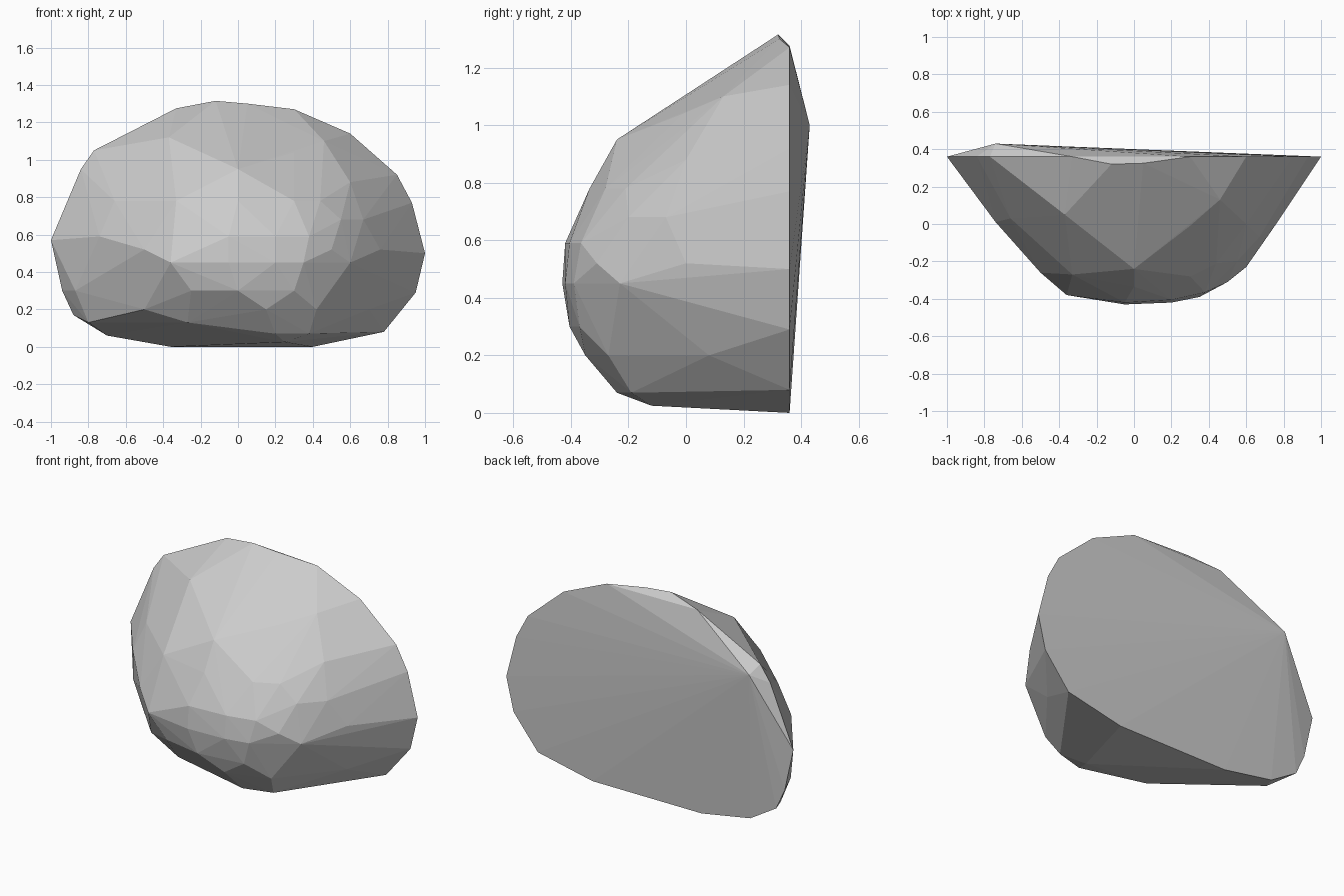
import bpy, bmesh

# outline of the nearly flat back face (x, z), all at about the same depth
rim = [(-1, .57), (-.84, .95), (-.77, 1.05), (-.33, 1.275),
       (.3, 1.27), (.6, 1.14), (.85, .92), (.93, .77), (1, .5), (.95, .29),
       (.78, .08), (.4, 0), (-.36, 0), (-.7, .06), (-.88, .17), (-.94, .3)]

# bulging front of the boulder, in level bands (z first, then x, y)
bands = {
    .025: [(.25, -.12)],
    .07: [(.2, -.24), (.38, -.19)],
    .13: [(-.8, .2), (-.27, -.21)],
    .20: [(.7, .08), (.15, -.35), (.42, -.27), (-.5, -.15)],
    .30: [(0, -.405), (-.25, -.355), (.3, -.37), (-.87, .2)],
    .34: [(.58, -.14), (.47, -.28)],
    .45: [(-.36, -.38), (-.05, -.43), (.2, -.42), (.35, -.39), (.6, -.23)],
    .52: [(.5, -.31), (.76, 0), (-.5, -.26)],
    .59: [(-.05, -.42), (.2, -.405), (.38, -.365), (-.74, .01)],
    .68: [(.55, -.2), (.67, -.07)],
    .78: [(0, -.335), (.3, -.28), (.44, -.21), (-.33, -.27), (-.66, .03)],
    .88: [(.6, .0)],
}

# single corners: top ridge, back peak and upper front facets
corners = [(-.12, .32, 1.315), (.05, .325, 1.30), (-.74, .43, 1.0),
           (0, -.24, .95), (-.37, .05, 1.12), (.3, -.01, 1.04), (.46, .13, 1.1)]

points = [(x, .36, z) for x, z in rim] + corners
points += [(x, y, z) for z, row in bands.items() for x, y in row]

# wrap everything in a faceted shell
bm = bmesh.new()
for p in points:
    bm.verts.new(p)
bmesh.ops.convex_hull(bm, input=bm.verts[:])
loose = [v for v in bm.verts if not v.link_faces]
bmesh.ops.delete(bm, geom=loose, context='VERTS')
bmesh.ops.recalc_face_normals(bm, faces=bm.faces[:])

mesh = bpy.data.meshes.new("boulder")
bm.to_mesh(mesh)
bm.free()
bpy.context.collection.objects.link(bpy.data.objects.new("boulder", mesh))
